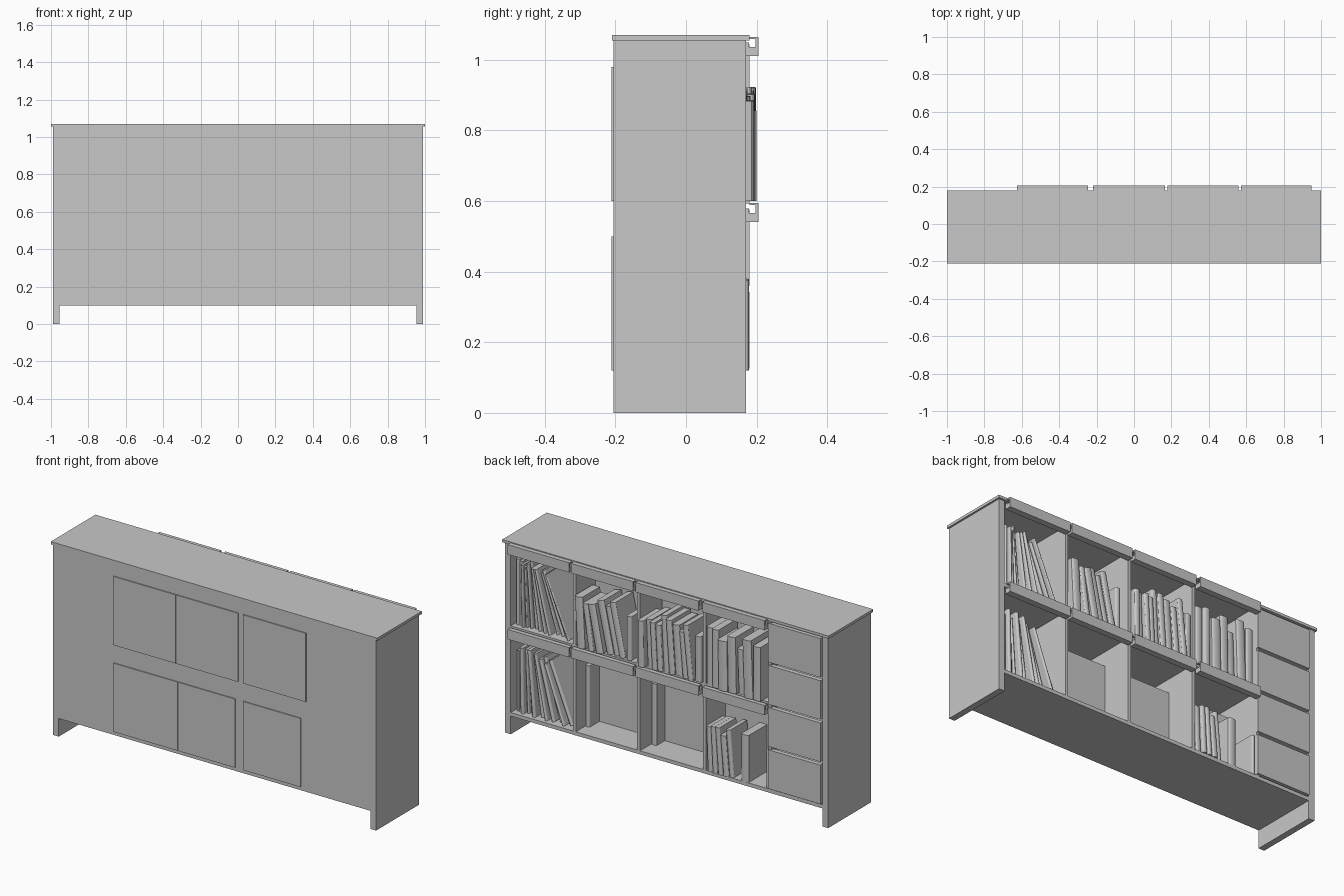
import bpy, bmesh, math, random
from mathutils import Matrix

random.seed(4)
cube = bpy.data.objects.get("Cube")
if cube:
    bpy.data.objects.remove(cube, do_unlink=True)

grey = bpy.data.materials.new("light_grey")
grey.use_nodes = True
grey.diffuse_color = (0.58, 0.58, 0.58, 1)
grey.node_tree.nodes["Principled BSDF"].inputs["Base Color"].default_value = grey.diffuse_color


def finish(name, bm):
    bmesh.ops.recalc_face_normals(bm, faces=bm.faces)
    mesh = bpy.data.meshes.new(name)
    bm.to_mesh(mesh)
    bm.free()
    mesh.materials.append(grey)
    obj = bpy.data.objects.new(name, mesh)
    bpy.context.collection.objects.link(obj)
    return obj


def box(name, x, y, z):
    bm = bmesh.new()
    bmesh.ops.create_cube(bm, size=1)
    for v in bm.verts:
        for i, (lo, hi) in enumerate((x, y, z)):
            v.co[i] = lo if v.co[i] < 0 else hi
    return finish(name, bm)


def prism(name, points, offset, matrix=None):
    """Extrude a closed outline along an offset."""
    bm = bmesh.new()
    face = bm.faces.new([bm.verts.new(p) for p in points])
    moved = bmesh.ops.extrude_face_region(bm, geom=[face])["geom"]
    bmesh.ops.translate(bm, vec=offset, verts=[v for v in moved if isinstance(v, bmesh.types.BMVert)])
    if matrix:
        bm.transform(matrix)
    return finish(name, bm)


def book(name, x, z, thick, height, front, depth, lean=0, bulge=0.008):
    """Book with a rounded spine, pivoting on its lower +x edge."""
    spine = []
    for i in range(7):
        a = math.pi * i / 6
        spine.append((-thick / 2 + math.cos(a) * thick / 2, front - bulge + math.sin(a) * bulge, 0))
    outline = spine + [(-thick, front - depth, 0), (0, front - depth, 0)]
    place = Matrix.Translation((x, 0, z)) @ Matrix.Rotation(math.radians(lean), 4, 'Y')
    obj = prism(name, outline, (0, 0, height), place)
    for p in obj.data.polygons:
        n = place.to_3x3().inverted() @ p.normal
        p.use_smooth = n.y > 0.2 and abs(n.z) < 0.1
    return obj


def row(name, x, end, z, thick, height, front, depth, leans):
    """Books side by side; each one leans on its neighbour towards +x."""
    last = leans[0]
    for i, lean in enumerate(leans):
        t, h = random.uniform(*thick), random.uniform(*height)
        x -= max(0, h * (math.sin(math.radians(lean)) - math.sin(math.radians(last))))
        if x - t < end:
            break
        book(f"{name}_{i + 1}", x, z, t, h, random.uniform(*front), depth, lean)
        x -= t / math.cos(math.radians(lean)) + 0.001
        last = lean


# Carcass
FLOOR, SHELF, TOP = 0.12, 0.6, 1.055
BACK, EDGE = -0.205, 0.17
dividers = (-0.635, -0.232, 0.172, 0.565)
box("top_board", (-1, 1), (-0.21, 0.18), (TOP, 1.07))
for side, s in (("left", 1), ("right", -1)):
    box(f"{side}_side_panel", sorted((s * 0.955, s * 0.99)), (BACK, EDGE), (0, TOP))
box("back_panel", (-0.955, 0.955), (BACK, -0.195), (0.1, TOP))
box("bottom_board", (-0.955, 0.955), (-0.195, EDGE), (0.1, FLOOR))
box("middle_shelf", (dividers[0], 0.955), (-0.195, EDGE), (0.58, SHELF))
for i, x in enumerate(dividers):
    box(f"divider_{i + 1}", (x - 0.009, x + 0.009), (-0.195, EDGE), (FLOOR, TOP))

# Drawers
pitch = (TOP - FLOOR) / 4
for i in range(4):
    z = FLOOR + i * pitch
    box(f"drawer_front_{i + 1}", (-0.95, -0.628), (0.155, 0.18), (z + 0.006, z + pitch - 0.012))
    box(f"drawer_body_{i + 1}", (-0.94, -0.65), (-0.18, 0.155), (z + 0.01, z + pitch - 0.025))

# Hooked rails on the shelf edges
hook = ((0.17, 0), (0.205, 0), (0.205, 0.054), (0.18, 0.054), (0.18, 0.048), (0.197, 0.048),
        (0.197, 0.025), (0.178, 0.025), (0.178, 0.038), (0.17, 0.038))
bays = ((-0.625, -0.245), (-0.22, 0.165), (0.18, 0.56), (0.572, 0.95))
for level, z in (("lower", 0.541), ("upper", 1.011)):
    for i, (a, b) in enumerate(bays):
        prism(f"{level}_rail_{i + 1}", [(a, y, z + h) for y, h in hook], (b - a, 0, 0))

# Storage boxes that show through the back panel
for level, z, spans in (("lower", FLOOR, ((-0.617, -0.222), (-0.22, 0.128), (0.177, 0.53))),
                        ("upper", SHELF, ((-0.617, -0.234), (-0.232, 0.147), (0.177, 0.562)))):
    for i, span in enumerate(spans):
        box(f"{level}_storage_box_{i + 1}", span, (-0.211, 0), (z, z + 0.38))

# Tall thin volumes fanned out in the end bays
fan = [0, 0, 1, 2, 4, 5, 8, 11, 14, 17, 20, 22, 23]
for level, z in (("lower", FLOOR), ("upper", SHELF)):
    row(f"{level}_thin_volume", 0.945, 0.578, z, (0.011, 0.021), (0.33, 0.37), (0.12, 0.16), 0.3, fan)

# Book rows on the upper shelf
row("book_row_a", 0.535, 0.183, SHELF, (0.03, 0.048), (0.24, 0.3), (0.16, 0.195), 0.16,
    [3, 8, 11, 12, 12, 12, 0, 0, 0])
row("book_row_b", 0.155, -0.22, SHELF, (0.028, 0.042), (0.25, 0.31), (0.17, 0.2), 0.17,
    [1, 2, 3, 3, 3, 4, 4, 5, 6, 0, 0])
row("book_row_c", -0.245, -0.622, SHELF, (0.038, 0.055), (0.24, 0.33), (0.17, 0.2), 0.17, [0, 0, 1, 1, 2, 2, 0, 0])

# Lower shelf books
row("low_book", -0.25, -0.43, FLOOR, (0.025, 0.036), (0.22, 0.26), (0.15, 0.18), 0.15, [2, 3, 4, 5, 5])
book("standing_book", -0.455, FLOOR, 0.045, 0.26, 0.17, 0.165)
book("small_book", -0.605, FLOOR, 0.018, 0.22, 0.165, 0.15)
book("slim_book_1", 0.555, FLOOR, 0.025, 0.34, 0.09, 0.2)
book("slim_book_2", 0.16, FLOOR, 0.03, 0.34, 0.075, 0.2)
